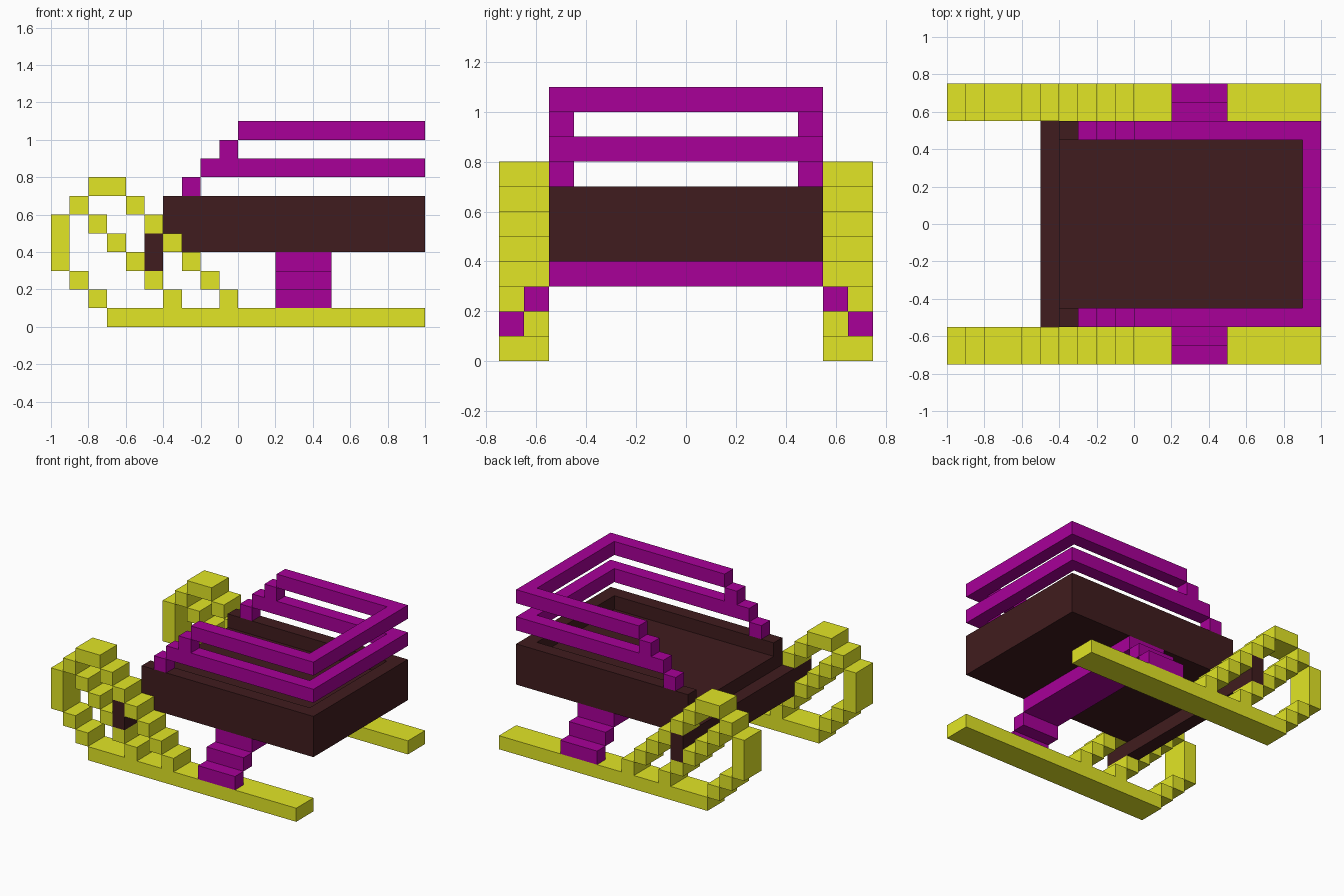
import bpy, bmesh
from mathutils import Vector

if "Cube" in bpy.data.objects:
    bpy.data.objects.remove(bpy.data.objects["Cube"])


def material(name, rgb):
    m = bpy.data.materials.new(name)
    m.diffuse_color = (*rgb, 1)
    m.use_nodes = True
    m.node_tree.nodes["Principled BSDF"].inputs["Base Color"].default_value = m.diffuse_color
    return m


YELLOW = material("yellow", (0.76, 0.79, 0.019))
PURPLE = material("purple", (0.392, 0.0, 0.314))
BROWN = material("dark brown", (0.051, 0.0115, 0.013))


def blocks(name, mat, boxes, mirror=False):
    """One object from boxes (x0, x1, y0, y1, z0, z1), optionally mirrored in y."""
    bm = bmesh.new()
    for x0, x1, y0, y1, z0, z1 in boxes:
        vs = bmesh.ops.create_cube(bm, size=1)["verts"]
        bmesh.ops.scale(bm, verts=vs, vec=(x1 - x0, y1 - y0, z1 - z0))
        bmesh.ops.translate(bm, verts=vs, vec=Vector((x0 + x1, y0 + y1, z0 + z1)) / 2)
    me = bpy.data.meshes.new(name)
    bm.to_mesh(me)
    bm.free()
    me.materials.append(mat)
    ob = bpy.data.objects.new(name, me)
    bpy.context.collection.objects.link(ob)
    if mirror:
        mod = ob.modifiers.new("mirror", "MIRROR")
        mod.use_axis = (False, True, False)
        mod.use_mirror_merge = False
    return ob


# runners with curled fronts: side profile rectangles (x0, x1, z0, z1)
profile = [(-0.7, 1, 0, 0.1), (-0.8, -0.7, 0.1, 0.2), (-0.9, -0.8, 0.2, 0.3),
           (-1, -0.9, 0.3, 0.6), (-0.9, -0.8, 0.6, 0.7), (-0.8, -0.6, 0.7, 0.8)]
# stepped struts running down from the curl to the runner
profile += [(-0.6 + i / 10, -0.5 + i / 10, 0.6 - i / 10, 0.7 - i / 10) for i in range(6)]
profile += [(-0.8 + i / 10, -0.7 + i / 10, 0.5 - i / 10, 0.6 - i / 10) for i in range(5)]
blocks("runners", YELLOW, [(a, b, 0.55, 0.75, c, d) for a, b, c, d in profile], mirror=True)

# open-fronted tray: thick floor, back wall, side walls
blocks("tray", BROWN, [(-0.4, 1, -0.55, 0.55, 0.4, 0.6),
                       (0.9, 1, -0.45, 0.45, 0.6, 0.7),
                       (-0.4, 1, -0.55, -0.45, 0.6, 0.7),
                       (-0.4, 1, 0.45, 0.55, 0.6, 0.7)])

# front cross bar joining the runners
blocks("front_cross_bar", BROWN, [(-0.5, -0.4, -0.75, 0.75, 0.3, 0.5)])

# U-shaped rails with stepped front posts
for name, x, z in (("lower_rail", -0.2, 0.8), ("upper_rail", 0, 1.0)):
    blocks(name + "_back", PURPLE, [(0.9, 1, -0.45, 0.45, z, z + 0.1)])
    blocks(name + "_sides", PURPLE, [(x, 1, 0.45, 0.55, z, z + 0.1),
                                     (x - 0.1, x, 0.45, 0.55, z - 0.1, z)], mirror=True)

# rear support: cross beam and stepped feet
blocks("rear_cross_beam", PURPLE, [(0.2, 0.5, -0.55, 0.55, 0.3, 0.4)])
blocks("rear_feet", PURPLE, [(0.2, 0.5, 0.55, 0.65, 0.2, 0.3),
                             (0.2, 0.5, 0.65, 0.75, 0.1, 0.2)], mirror=True)
